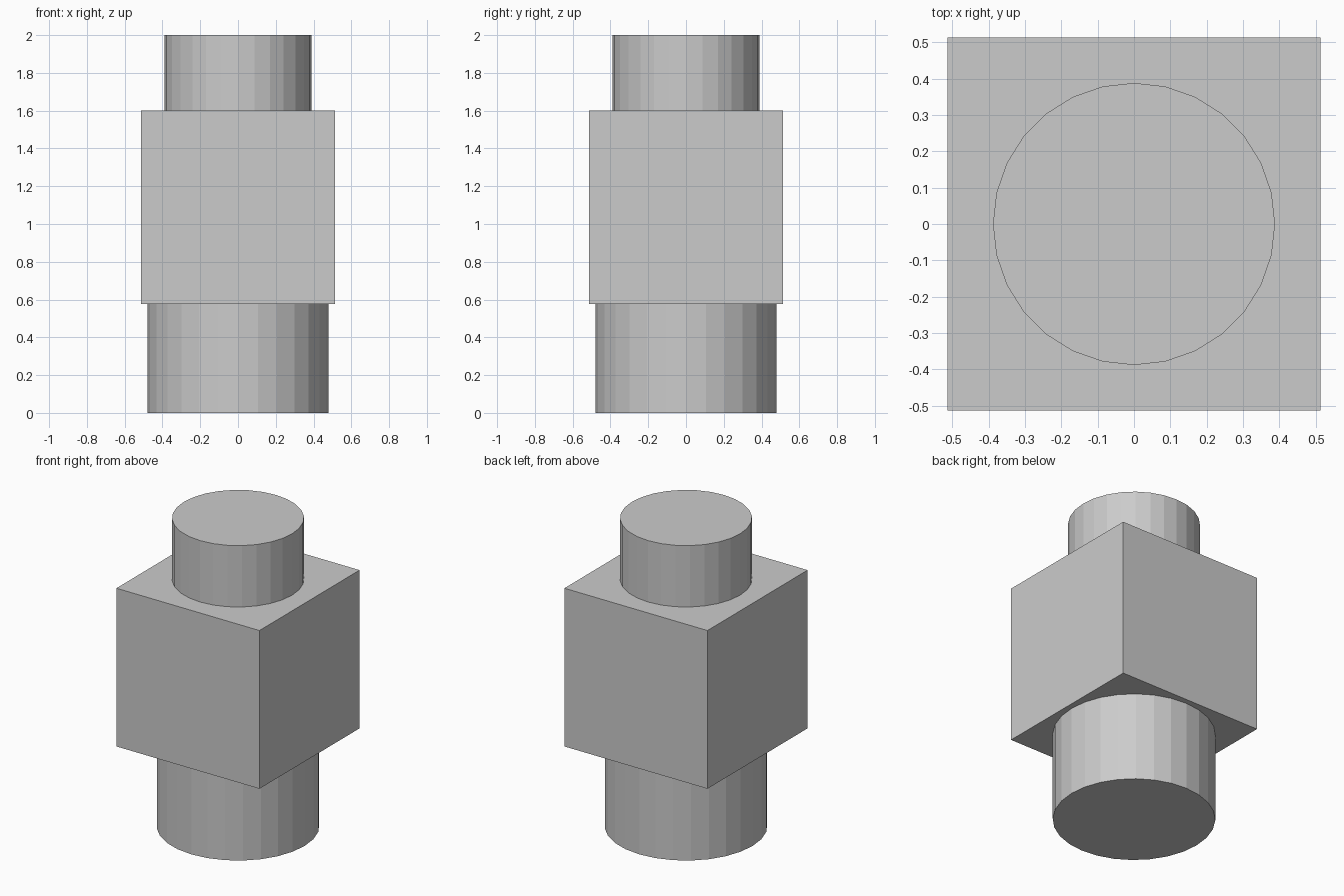
import bpy

if "Cube" in bpy.data.objects:
    bpy.data.objects.remove(bpy.data.objects["Cube"])

# One plain grey for the whole model
grey = bpy.data.materials.new("plain grey")
grey.diffuse_color = (0.6, 0.6, 0.6, 1)
grey.use_nodes = True
grey.node_tree.nodes["Principled BSDF"].inputs["Base Color"].default_value = grey.diffuse_color


def finish(name):
    part = bpy.context.object
    part.name = name
    part.data.materials.append(grey)
    return part


def cylinder(name, radius, z0, z1):
    bpy.ops.mesh.primitive_cylinder_add(
        vertices=28, radius=radius, depth=z1 - z0, location=(0, 0, (z0 + z1) / 2))
    return finish(name)


# Wide round foot and narrower round top
cylinder("lower_cylinder", 0.478, 0.0, 0.576)
cylinder("upper_cylinder", 0.388, 1.602, 2.0)

# Cube in the middle
bpy.ops.mesh.primitive_cube_add(size=1.026, location=(0, 0, 1.089))
finish("middle_cube")
